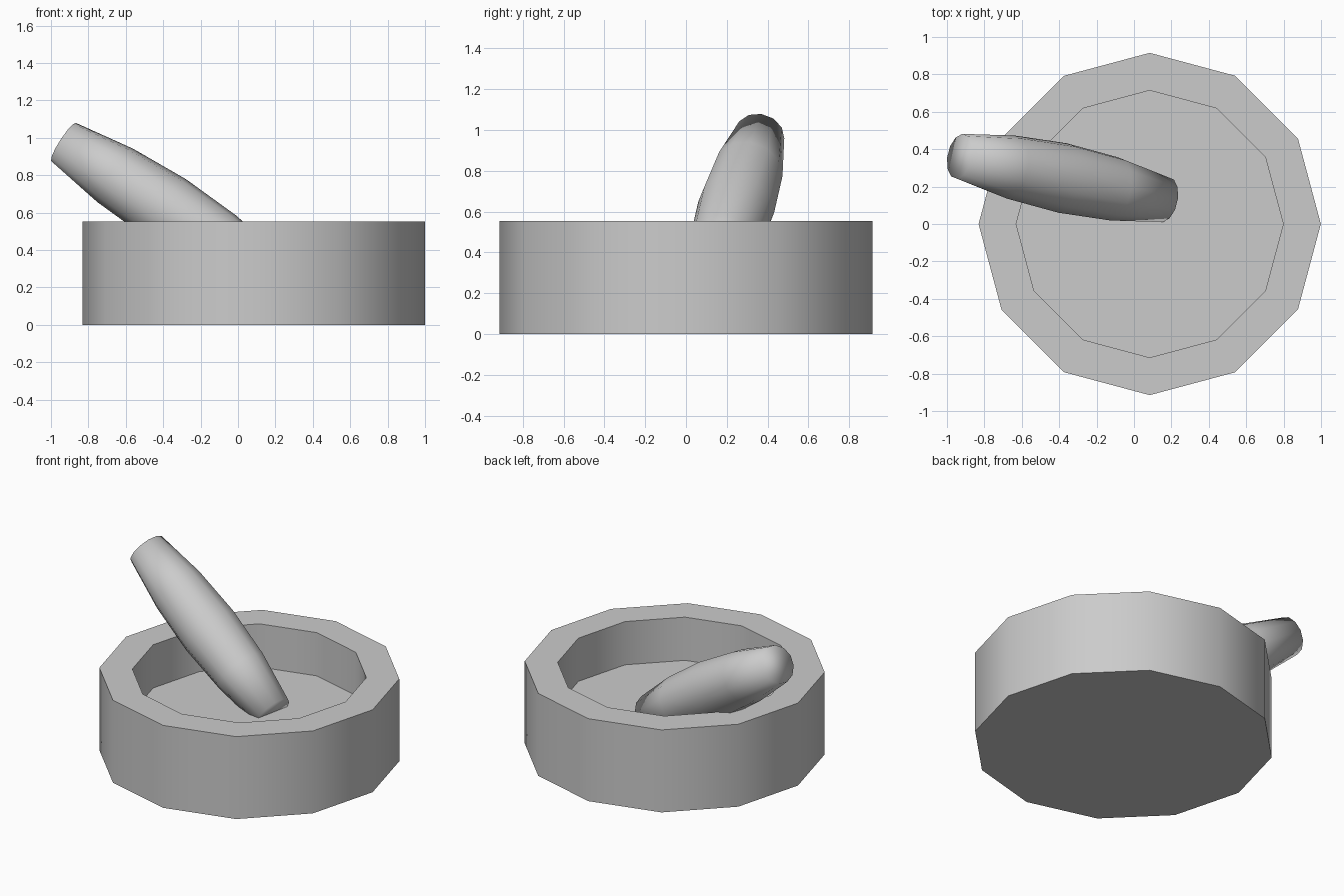
import bpy, bmesh
from math import cos, sin, pi, radians
from mathutils import Vector

if "Cube" in bpy.data.objects:
    bpy.data.objects.remove(bpy.data.objects["Cube"])


def lathe(name, profile, sides, smooth_angle, turn=0.0):
    """Revolve (radius, height) points round z and cap both ends."""
    bm = bmesh.new()
    rings = [[bm.verts.new((r * cos(turn + 2 * pi * i / sides), r * sin(turn + 2 * pi * i / sides), z))
              for i in range(sides)] for r, z in profile]
    for a, b in zip(rings, rings[1:]):
        for i in range(sides):
            j = (i + 1) % sides
            bm.faces.new((a[i], a[j], b[j], b[i]))
    bm.faces.new(rings[0][::-1])
    bm.faces.new(rings[-1])
    bmesh.ops.recalc_face_normals(bm, faces=bm.faces)
    mesh = bpy.data.meshes.new(name)
    bm.to_mesh(mesh)
    bm.free()
    obj = bpy.data.objects.new(name, mesh)
    bpy.context.collection.objects.link(obj)
    bpy.ops.object.select_all(action='DESELECT')
    obj.select_set(True)
    bpy.context.view_layer.objects.active = obj
    bpy.ops.object.shade_smooth_by_angle(angle=radians(smooth_angle))
    return obj


# Twelve-sided mortar bowl with a straight-walled hollow
bowl = lathe("mortar_bowl", [(0.915, 0), (0.915, 0.553), (0.714, 0.553), (0.714, 0.263)], 12, 40)
bowl.location.x = 0.084

# Barrel-shaped pestle leaning on the rim, its lower end sunk in the floor
low, high = Vector((0.168, 0.13, 0.265)), Vector((-0.932, 0.362, 0.977))
length = (high - low).length
radii = [0.122, 0.172, 0.189, 0.172, 0.122]
pestle = lathe("pestle", [(r, length * i / 4) for i, r in enumerate(radii)], 12, 120, radians(10))
pestle.location = low
pestle.rotation_mode = 'QUATERNION'
pestle.rotation_quaternion = (high - low).to_track_quat('Z', 'Y')
